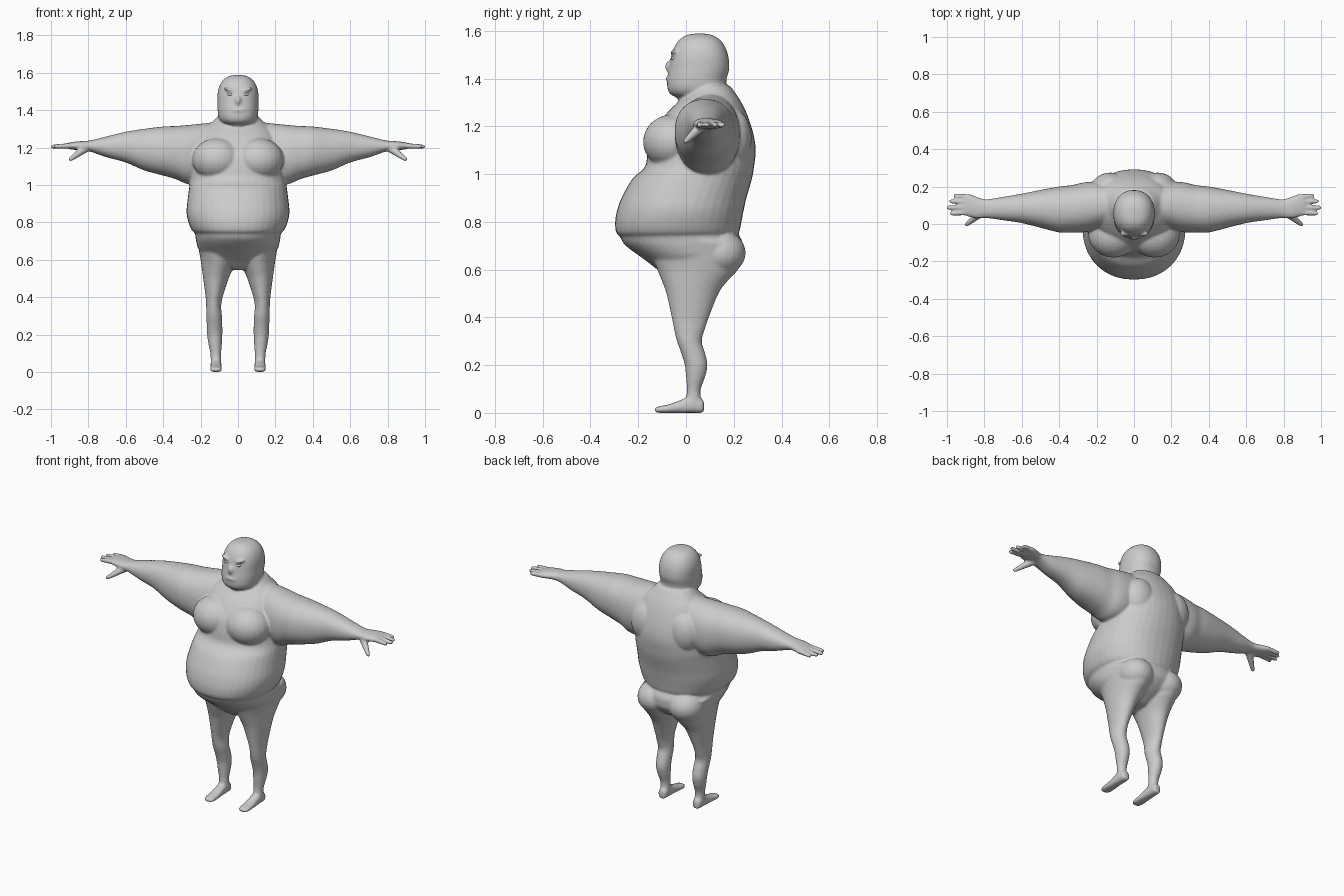
import bpy, bmesh
from math import sin, cos, pi, copysign
from mathutils import Vector, Matrix

AXES = {'Z': lambda t, u, v: (u, v, t), 'X': lambda t, u, v: (t, u, v), 'Y': lambda t, u, v: (u, t, v)}


def catmull(a, b, c, d, f):
    return tuple(0.5 * (2 * q + (r - p) * f + (2 * p - 5 * q + 4 * r - s) * f * f
                        + (3 * q - p - 3 * r + s) * f ** 3) for p, q, r, s in zip(a, b, c, d))


def loft(bm, axis, rows, side=1, power=2.0, steps=4, n=40):
    """Skin oval sections (t, u0, u1, v0, v1) along an axis; side=-1 mirrors in x."""
    fine = []
    for i in range(len(rows) - 1):
        a, b, c, d = rows[max(i - 1, 0)], rows[i], rows[i + 1], rows[min(i + 2, len(rows) - 1)]
        fine += [catmull(a, b, c, d, k / steps) for k in range(steps)]
    fine.append(rows[-1])
    rings = []
    for t, u0, u1, v0, v1 in fine:
        ring = []
        for k in range(n):
            a = 2 * pi * k / n
            cu, cv = (copysign(abs(w) ** (2 / power), w) for w in (cos(a), sin(a)))
            x, y, z = AXES[axis](t, (u0 + u1) / 2 + cu * (u1 - u0) / 2, (v0 + v1) / 2 + cv * (v1 - v0) / 2)
            ring.append(bm.verts.new((x * side, y, z)))
        rings.append(ring)
    faces = [bm.faces.new(rings[0]), bm.faces.new(rings[-1])]
    for r, s in zip(rings, rings[1:]):
        faces += [bm.faces.new((r[k], r[(k + 1) % n], s[(k + 1) % n], s[k])) for k in range(n)]
    bmesh.ops.recalc_face_normals(bm, faces=faces)


def blob(bm, loc, size, tilt=0.0, axis='Y'):
    m = Matrix.Translation(loc) @ Matrix.Rotation(tilt, 4, axis) @ Matrix.Diagonal((*size, 1))
    bmesh.ops.create_uvsphere(bm, u_segments=24, v_segments=16, radius=1, matrix=m)


def finger(bm, a, b, r0, r1, side):
    """Tapered digit with a rounded tip ending at b."""
    a, b = Vector((a[0] * side, *a[1:])), Vector((b[0] * side, *b[1:]))
    d = (b - a).normalized()
    b -= d * r1
    rot = d.to_track_quat('Z', 'Y').to_matrix().to_4x4()
    bmesh.ops.create_cone(bm, cap_ends=True, segments=16, radius1=r0, radius2=r1, depth=(b - a).length,
                          matrix=Matrix.Translation((a + b) / 2) @ rot)
    blob(bm, b, (r1, r1, r1))


def make(name, bm):
    me = bpy.data.meshes.new(name)
    bm.to_mesh(me)
    bm.free()
    me.shade_smooth()
    ob = bpy.data.objects.new(name, me)
    bpy.context.collection.objects.link(ob)
    return ob


def sym(rows):
    return [(z, -rx, rx, y0, y1) for z, rx, y0, y1 in rows]


bm = bmesh.new()

# Torso with overhanging belly
loft(bm, 'Z', sym([
    (0.735, 0.215, -0.27, 0.20), (0.755, 0.245, -0.292, 0.222), (0.80, 0.265, -0.297, 0.232),
    (0.85, 0.275, -0.288, 0.242), (0.90, 0.272, -0.270, 0.253), (0.98, 0.262, -0.225, 0.276),
    (1.03, 0.255, -0.172, 0.285), (1.10, 0.245, -0.160, 0.292), (1.17, 0.238, -0.140, 0.282),
    (1.25, 0.215, -0.085, 0.256), (1.30, 0.185, -0.035, 0.232), (1.335, 0.14, 0.0, 0.21),
    (1.37, 0.105, 0.02, 0.185)]), power=2.2)

# Pelvis and lower belly
loft(bm, 'Z', sym([
    (0.79, 0.215, -0.24, 0.19), (0.755, 0.23, -0.275, 0.215), (0.72, 0.227, -0.268, 0.235),
    (0.69, 0.222, -0.24, 0.238), (0.65, 0.208, -0.185, 0.23), (0.60, 0.165, -0.12, 0.18),
    (0.56, 0.09, -0.075, 0.11), (0.545, 0.05, -0.05, 0.08)]), power=2.2)

# Head and neck
loft(bm, 'Z', sym([
    (1.588, 0.015, 0.03, 0.085), (1.580, 0.052, -0.002, 0.115), (1.560, 0.080, -0.030, 0.145),
    (1.53, 0.099, -0.05, 0.165), (1.49, 0.109, -0.063, 0.178), (1.44, 0.110, -0.072, 0.181),
    (1.40, 0.109, -0.078, 0.170), (1.36, 0.104, -0.078, 0.168), (1.335, 0.09, -0.066, 0.17),
    (1.315, 0.065, -0.035, 0.17), (1.27, 0.06, -0.02, 0.17)]), power=2.25)
# Nose and lips
blob(bm, (0, -0.066, 1.45), (0.017, 0.022, 0.026))
blob(bm, (0, -0.070, 1.398), (0.042, 0.015, 0.010))

for s in (1, -1):
    # Chest, shoulder blade and buttock masses
    blob(bm, (0.11 * s, -0.055, 1.135), (0.135, 0.125, 0.115))
    blob(bm, (0.125 * s, 0.2, 1.15), (0.10, 0.075, 0.12))
    blob(bm, (0.105 * s, 0.14, 0.67), (0.105, 0.11, 0.095))
    # Brow
    blob(bm, (0.045 * s, -0.05, 1.508), (0.034, 0.016, 0.009), -0.3 * s)
    # Arm and palm
    loft(bm, 'X', [
        (0.12, 0.0, 0.21, 1.05, 1.335), (0.20, -0.03, 0.225, 1.01, 1.327), (0.27, -0.045, 0.222, 1.005, 1.32),
        (0.33, -0.046, 0.208, 1.03, 1.315), (0.40, -0.045, 0.20, 1.05, 1.312), (0.50, -0.02, 0.182, 1.077, 1.30),
        (0.60, 0.005, 0.162, 1.12, 1.284), (0.70, 0.02, 0.145, 1.147, 1.26), (0.79, 0.032, 0.132, 1.178, 1.238),
        (0.84, 0.03, 0.145, 1.186, 1.234), (0.88, 0.038, 0.16, 1.188, 1.23), (0.912, 0.048, 0.158, 1.194, 1.224)],
        s, 2.2)
    # Four fingers and thumb
    for y0, tip_x, tip_y in ((0.144, 0.965, 0.153), (0.117, 0.99, 0.122), (0.09, 1.002, 0.087), (0.062, 0.985, 0.055)):
        finger(bm, (0.88, y0, 1.210), (tip_x, tip_y, 1.205), 0.0155, 0.0115, s)
    finger(bm, (0.81, 0.065, 1.2), (0.902, -0.008, 1.132), 0.024, 0.012, s)
    # Leg
    loft(bm, 'Z', [
        (0.72, 0.01, 0.222, -0.14, 0.225), (0.66, 0.008, 0.211, -0.14, 0.240), (0.60, 0.012, 0.2, -0.12, 0.218),
        (0.55, 0.028, 0.193, -0.10, 0.172), (0.50, 0.05, 0.186, -0.082, 0.136), (0.40, 0.082, 0.173, -0.06, 0.096),
        (0.35, 0.09, 0.17, -0.05, 0.079), (0.30, 0.086, 0.169, -0.038, 0.066), (0.25, 0.084, 0.167, -0.02, 0.08),
        (0.20, 0.084, 0.165, -0.005, 0.09), (0.15, 0.086, 0.158, 0.0, 0.08), (0.10, 0.09, 0.148, 0.004, 0.062),
        (0.06, 0.09, 0.146, 0.0, 0.062), (0.02, 0.09, 0.146, -0.005, 0.066)], s)
    # Foot
    loft(bm, 'Y', [
        (0.075, 0.1, 0.134, 0.005, 0.045), (0.065, 0.092, 0.142, 0.0, 0.06), (0.03, 0.089, 0.146, 0.0, 0.075),
        (-0.02, 0.088, 0.147, 0.0, 0.055), (-0.07, 0.086, 0.149, 0.0, 0.036), (-0.11, 0.087, 0.148, 0.0, 0.028),
        (-0.132, 0.1, 0.138, 0.004, 0.02)], s, 2.5)

body = make("body", bm)
# Fuse the masses into one skin
rm = body.modifiers.new("fuse", 'REMESH')
rm.mode = 'VOXEL'
rm.voxel_size = 0.007
rm.use_smooth_shade = True
sm = body.modifiers.new("soften", 'SMOOTH')
sm.factor = 0.5
sm.iterations = 4

# Eyes
for s, label in ((1, "left"), (-1, "right")):
    bm = bmesh.new()
    blob(bm, (0.04 * s, -0.05, 1.484), (0.017, 0.013, 0.009))
    make(label + "_eye", bm)
